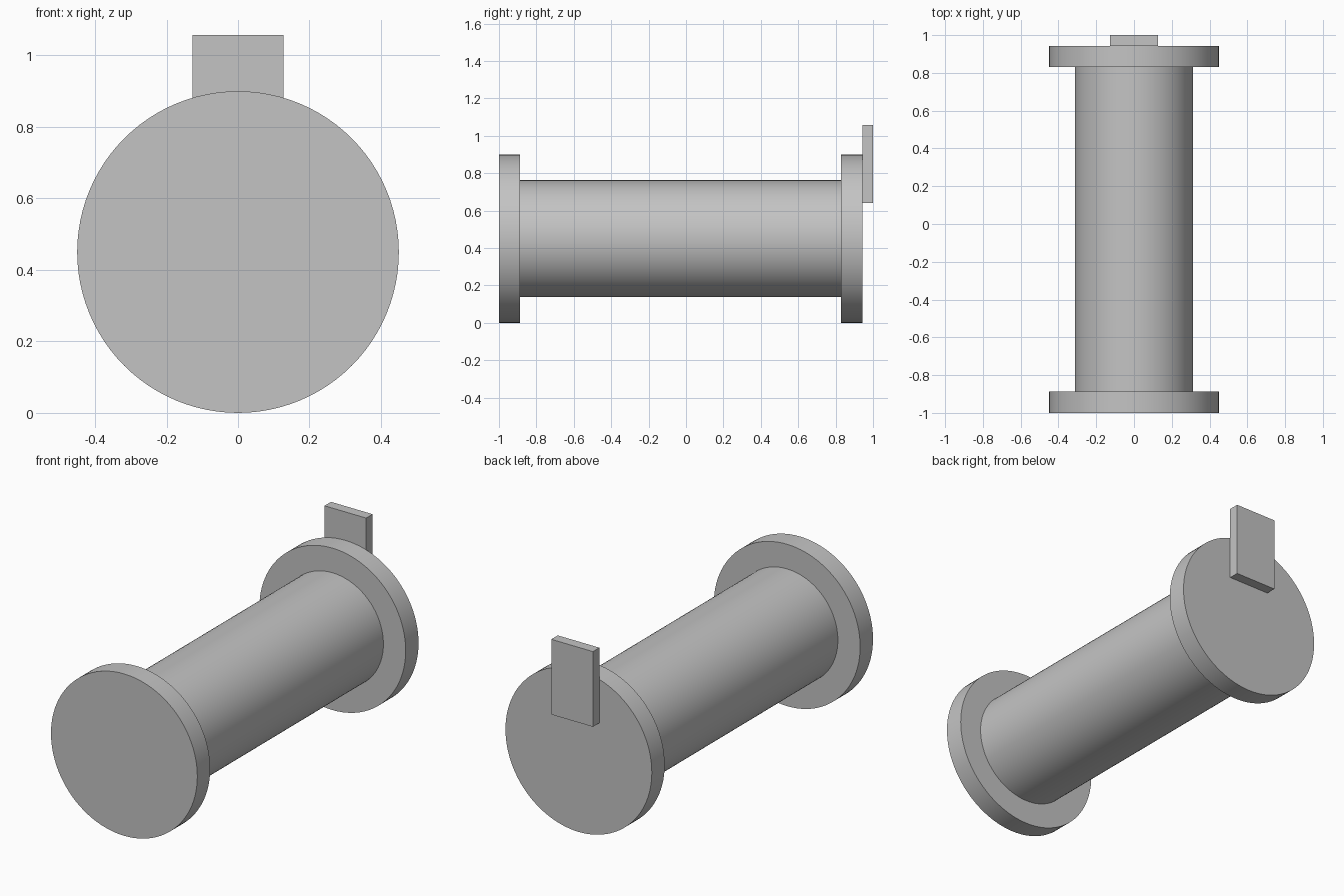
import bpy
import math

default_cube = bpy.data.objects.get("Cube")
if default_cube:
    bpy.data.objects.remove(default_cube, do_unlink=True)

# Single grey finish
GREY = (0.55, 0.55, 0.55, 1.0)
grey = bpy.data.materials.new("plain grey")
grey.use_nodes = True
grey.diffuse_color = GREY
grey.node_tree.nodes["Principled BSDF"].inputs["Base Color"].default_value = GREY

AXIS_Z = 0.45  # height of the spool axis


def cylinder(name, radius, y0, y1):
    bpy.ops.mesh.primitive_cylinder_add(
        vertices=96, radius=radius, depth=y1 - y0,
        location=(0, (y0 + y1) / 2, AXIS_Z), rotation=(math.pi / 2, 0, 0))
    obj = bpy.context.object
    obj.name = name
    obj.data.materials.append(grey)
    bpy.ops.object.shade_smooth_by_angle(angle=math.radians(30))


# Spool: two round end flanges joined by a barrel
cylinder("front_flange", 0.45, -1.0, -0.887)
cylinder("barrel", 0.313, -0.887, 0.83)
cylinder("back_flange", 0.45, 0.83, 0.943)

# Upright tab fixed to the back flange
bpy.ops.mesh.primitive_cube_add(size=1, location=(0, 0.9715, 0.849))
tab = bpy.context.object
tab.name = "back_tab"
tab.scale = (0.256, 0.057, 0.418)
bpy.ops.object.transform_apply(location=False, rotation=False, scale=True)
tab.data.materials.append(grey)
